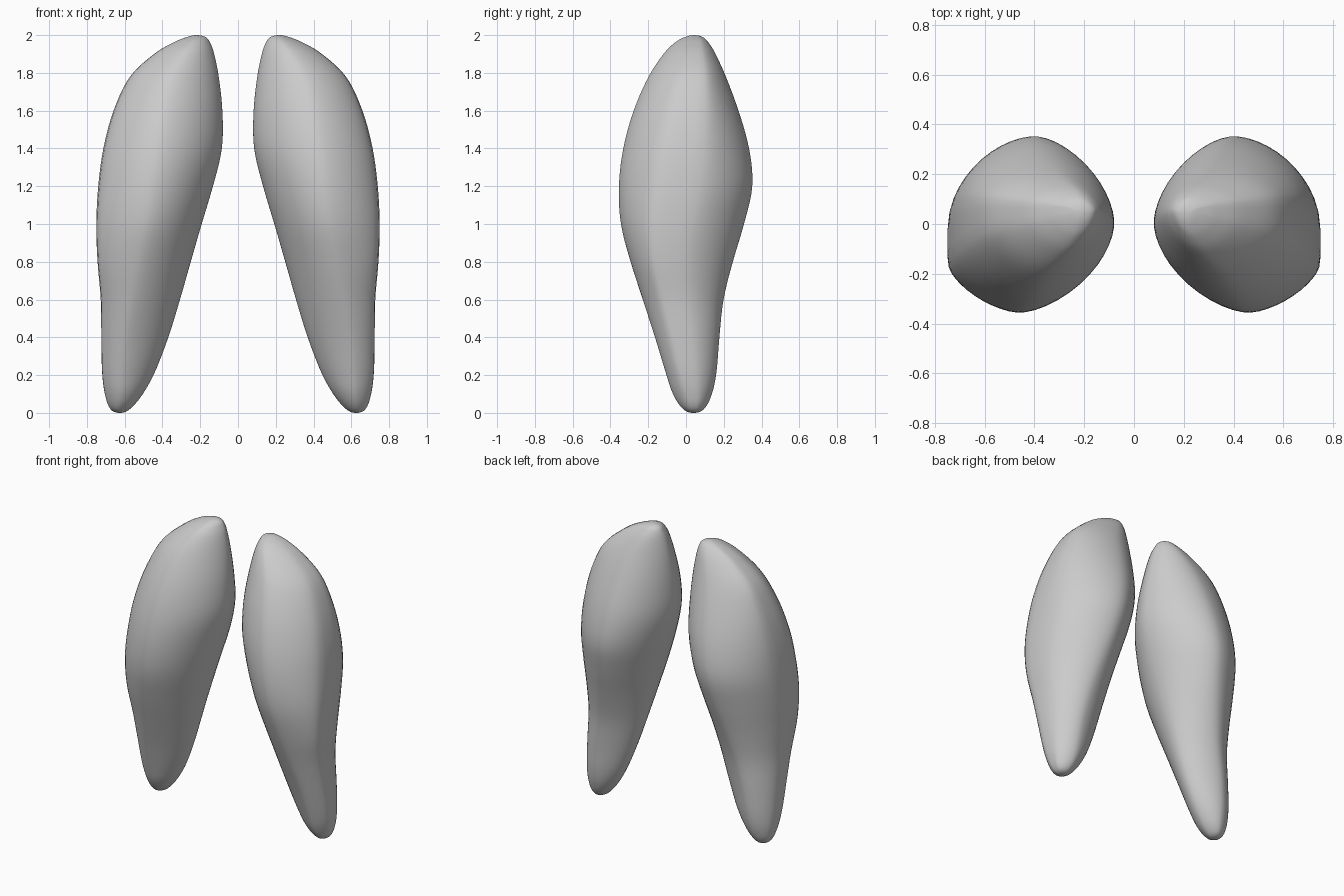
import bpy, bmesh, math

if "Cube" in bpy.data.objects:
    bpy.data.objects.remove(bpy.data.objects["Cube"])

# Sections of one lobe: z, inner x, outer x, front y, back y,
# x of the front/back crest, y of the outer front crest, y of the inner crest
SECTIONS = [
    (0.00, 0.625, 0.625, 0.04, 0.04, 0.625, 0.04, 0.04),
    (0.02, 0.572, 0.675, -0.015, 0.095, 0.625, 0.03, 0.04),
    (0.10, 0.503, 0.706, -0.07, 0.138, 0.61, 0.01, 0.04),
    (0.22, 0.437, 0.721, -0.11, 0.163, 0.60, -0.02, 0.04),
    (0.40, 0.367, 0.725, -0.165, 0.178, 0.58, -0.06, 0.03),
    (0.60, 0.305, 0.728, -0.23, 0.20, 0.54, -0.11, 0.02),
    (0.80, 0.248, 0.746, -0.295, 0.25, 0.50, -0.15, 0.01),
    (1.00, 0.190, 0.753, -0.347, 0.31, 0.46, -0.15, 0.0),
    (1.20, 0.130, 0.743, -0.358, 0.355, 0.43, -0.12, 0.0),
    (1.40, 0.082, 0.716, -0.335, 0.337, 0.40, -0.085, 0.0),
    (1.60, 0.080, 0.662, -0.28, 0.28, 0.37, -0.04, 0.01),
    (1.78, 0.100, 0.575, -0.20, 0.212, 0.33, 0.0, 0.03),
    (1.90, 0.125, 0.445, -0.12, 0.157, 0.27, 0.02, 0.04),
    (1.96, 0.147, 0.345, -0.06, 0.12, 0.235, 0.035, 0.05),
    (1.99, 0.172, 0.27, -0.005, 0.088, 0.22, 0.045, 0.05),
    (2.00, 0.22, 0.22, 0.045, 0.045, 0.22, 0.05, 0.05),
]
SIDES, STEPS = 48, 5


def through_pole(r):
    """Reflect a section across its pole so the tip is rounded."""
    return (r[0], r[2], r[1], r[4], r[3]) + tuple(r[5:])


def spline(a, b, c, d, t):
    return 0.5 * (2*b + (c-a)*t + (2*a-5*b+4*c-d)*t*t + (3*b-a-3*c+d)*t**3)


def power(v, e):
    return math.copysign(abs(v) ** e, v)


def ring(row):
    z, x0, x1, y0, y1, xm, yo, yi = row
    lean = 0.04 * (x1 - x0)
    flat = 0.2 * (y1 - y0)           # flattened outer side
    pts = []
    for i in range(SIDES):
        a = 2 * math.pi * (i + 0.5) / SIDES
        c, s = math.cos(a), math.sin(a)
        e = 1.25 if c > 0 and s < 0 else 1.15
        c, s = power(c, e), power(s, e)
        xc = xm - math.copysign(lean, s)
        yc = yi if c < 0 else yo + (flat if s > 0 else 0)
        x = xc + c * (x1 - xc if c > 0 else xc - x0)
        y = yc + s * (y1 - yc if s > 0 else yc - y0)
        pts.append((x, y, z))
    return pts


# Smoothly interpolated sections
rows = [through_pole(SECTIONS[1])] + SECTIONS + [through_pole(SECTIONS[-2])]
fine = []
for k in range(1, len(rows) - 2):
    for j in range(STEPS):
        fine.append([spline(*q, j / STEPS) for q in zip(*rows[k-1:k+3])])

# Loft the lobe
bm = bmesh.new()
rings = [[bm.verts.new(p) for p in ring(r)] for r in fine[1:]]
for a, b in zip(rings, rings[1:]):
    for i in range(SIDES):
        j = (i + 1) % SIDES
        bm.faces.new((a[i], a[j], b[j], b[i]))
bottom = bm.verts.new((0.625, 0.04, 0))
top = bm.verts.new((0.22, 0.045, 2))
for i in range(SIDES):
    j = (i + 1) % SIDES
    bm.faces.new((bottom, rings[0][j], rings[0][i]))
    bm.faces.new((top, rings[-1][i], rings[-1][j]))
# Soften the crests slightly
for _ in range(4):
    bmesh.ops.smooth_vert(bm, verts=[v for r in rings[8:-8] for v in r], factor=0.35,
                          use_axis_x=True, use_axis_y=True, use_axis_z=False)
bmesh.ops.recalc_face_normals(bm, faces=bm.faces)
mesh = bpy.data.meshes.new("lobes")
bm.to_mesh(mesh)
bm.free()
mesh.shade_smooth()
lobes = bpy.data.objects.new("lobes", mesh)
bpy.context.collection.objects.link(lobes)

# Mirrored second lobe
mirror = lobes.modifiers.new("mirror", 'MIRROR')
mirror.use_mirror_merge = False
